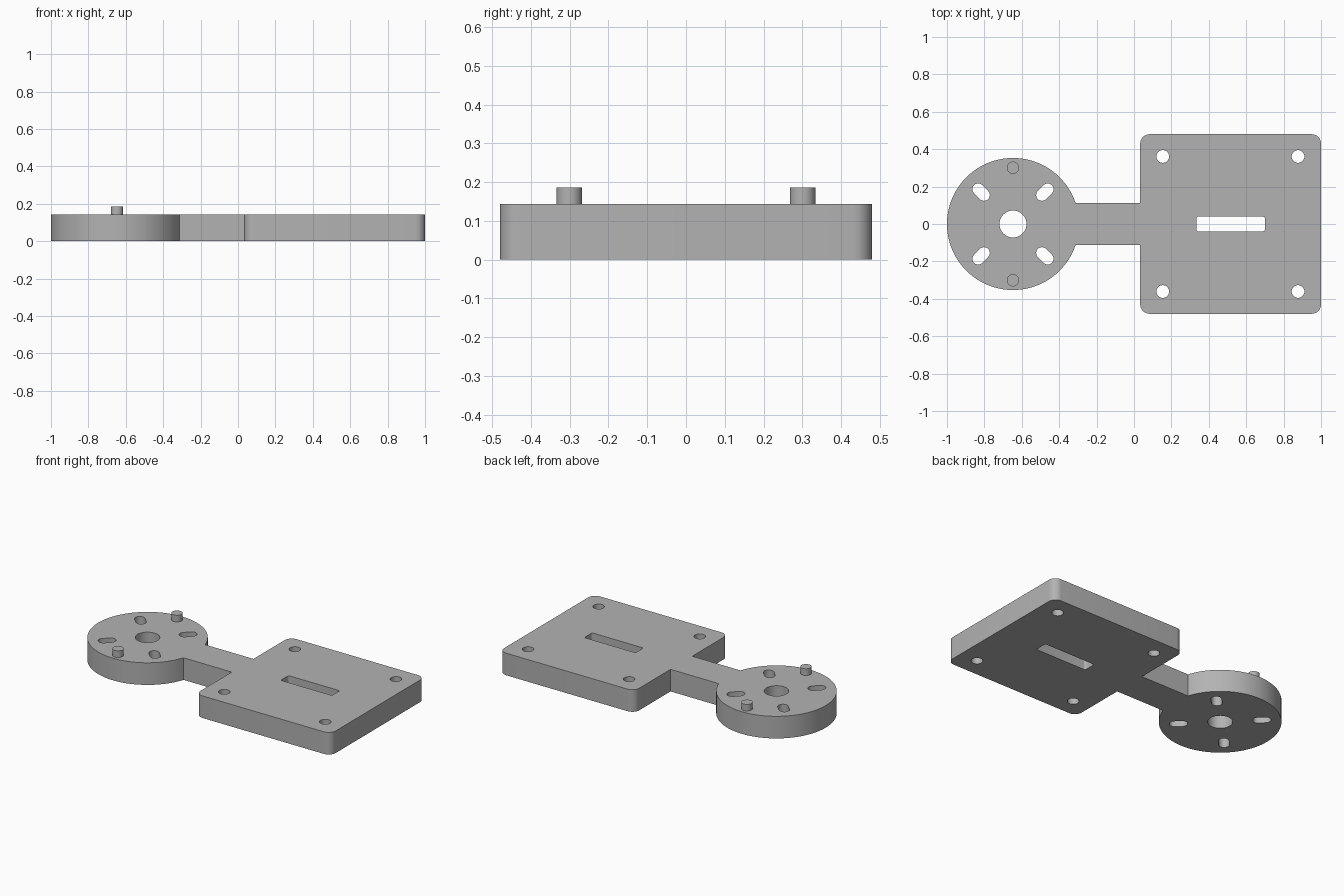
import bpy, bmesh, math

if "Cube" in bpy.data.objects:
    bpy.data.objects.remove(bpy.data.objects["Cube"])

T = 0.143                 # body thickness
CX, R = -0.647, 0.353     # disc centre and radius
ARM = 0.111               # half width of the arm

grey = bpy.data.materials.new("plain grey")
grey.diffuse_color = (0.45, 0.45, 0.45, 1)
grey.use_nodes = True
grey.node_tree.nodes["Principled BSDF"].inputs["Base Color"].default_value = grey.diffuse_color


def arc(cx, cy, r, a0, a1, n):
    """Points along an arc, angles in degrees."""
    return [(cx + r * math.cos(math.radians(a0 + (a1 - a0) * i / n)),
             cy + r * math.sin(math.radians(a0 + (a1 - a0) * i / n))) for i in range(n + 1)]


def circle(cx, cy, r, n=32):
    return arc(cx, cy, r, 0, 360, n)[:-1]


def rounded_box(x0, x1, h, r, n=6):
    return (arc(x1 - r, h - r, r, 0, 90, n) + arc(x0 + r, h - r, r, 90, 180, n)
            + arc(x0 + r, r - h, r, 180, 270, n) + arc(x1 - r, r - h, r, 270, 360, n))


def radial_slot(angle, dist=0.241, half=0.022, r=0.031):
    a = math.radians(angle)
    ends = [(CX + d * math.cos(a), d * math.sin(a)) for d in (dist + half, dist - half)]
    return (arc(*ends[0], r, angle - 90, angle + 90, 12)
            + arc(*ends[1], r, angle + 90, angle + 270, 12))


def extrude_loops(name, loops, z0, z1):
    """Fill the outline minus its holes and extrude it from z0 to z1."""
    cu = bpy.data.curves.new(name, 'CURVE')
    cu.dimensions, cu.fill_mode = '2D', 'BOTH'
    cu.extrude = (z1 - z0) / 2
    for pts in loops:
        s = cu.splines.new('POLY')
        s.points.add(len(pts) - 1)
        for p, (x, y) in zip(s.points, pts):
            p.co = (x, y, 0, 1)
        s.use_cyclic_u = True
    tmp = bpy.data.objects.new(name + "_curve", cu)
    bpy.context.collection.objects.link(tmp)
    bpy.context.view_layer.update()
    me = bpy.data.meshes.new_from_object(tmp.evaluated_get(bpy.context.evaluated_depsgraph_get()))
    bpy.data.objects.remove(tmp)
    bm = bmesh.new()
    bm.from_mesh(me)
    bmesh.ops.remove_doubles(bm, verts=bm.verts, dist=1e-5)
    bmesh.ops.translate(bm, verts=bm.verts, vec=(0, 0, (z0 + z1) / 2))
    bmesh.ops.recalc_face_normals(bm, faces=bm.faces)
    bm.to_mesh(me)
    bm.free()
    me.materials.clear()
    me.materials.append(grey)
    ob = bpy.data.objects.new(name, me)
    bpy.context.collection.objects.link(ob)
    bpy.ops.object.select_all(action='DESELECT')
    ob.select_set(True)
    bpy.context.view_layer.objects.active = ob
    bpy.ops.object.shade_smooth_by_angle(angle=math.radians(30))
    return ob


# Body outline: disc, arm and square plate with rounded corners
x0, x1, h, r = 0.033, 1.0, 0.48, 0.05
join = math.degrees(math.asin(ARM / R))
outline = (arc(CX, 0, R, join, 360 - join, 80)
           + [(x0, -ARM)] + arc(x0 + r, r - h, r, 180, 270, 8)
           + arc(x1 - r, r - h, r, 270, 360, 8) + arc(x1 - r, h - r, r, 0, 90, 8)
           + arc(x0 + r, h - r, r, 90, 180, 8) + [(x0, ARM)])

# Through holes: hub, radial slots, plate corners and the long plate slot
holes = [circle(CX, 0, 0.072, 40), rounded_box(0.333, 0.70, 0.04, 0.012)]
holes += [radial_slot(a) for a in (45, 135, 225, 315)]
holes += [circle(x, y, 0.034) for x in (0.154, 0.877) for y in (-0.361, 0.361)]
extrude_loops("mounting_body", [outline] + holes, 0, T)

# Two locating pins on the disc
for label, y in (("front", -0.301), ("back", 0.301)):
    extrude_loops(label + "_pin", [circle(CX, y, 0.033)], T - 0.01, 0.186)
